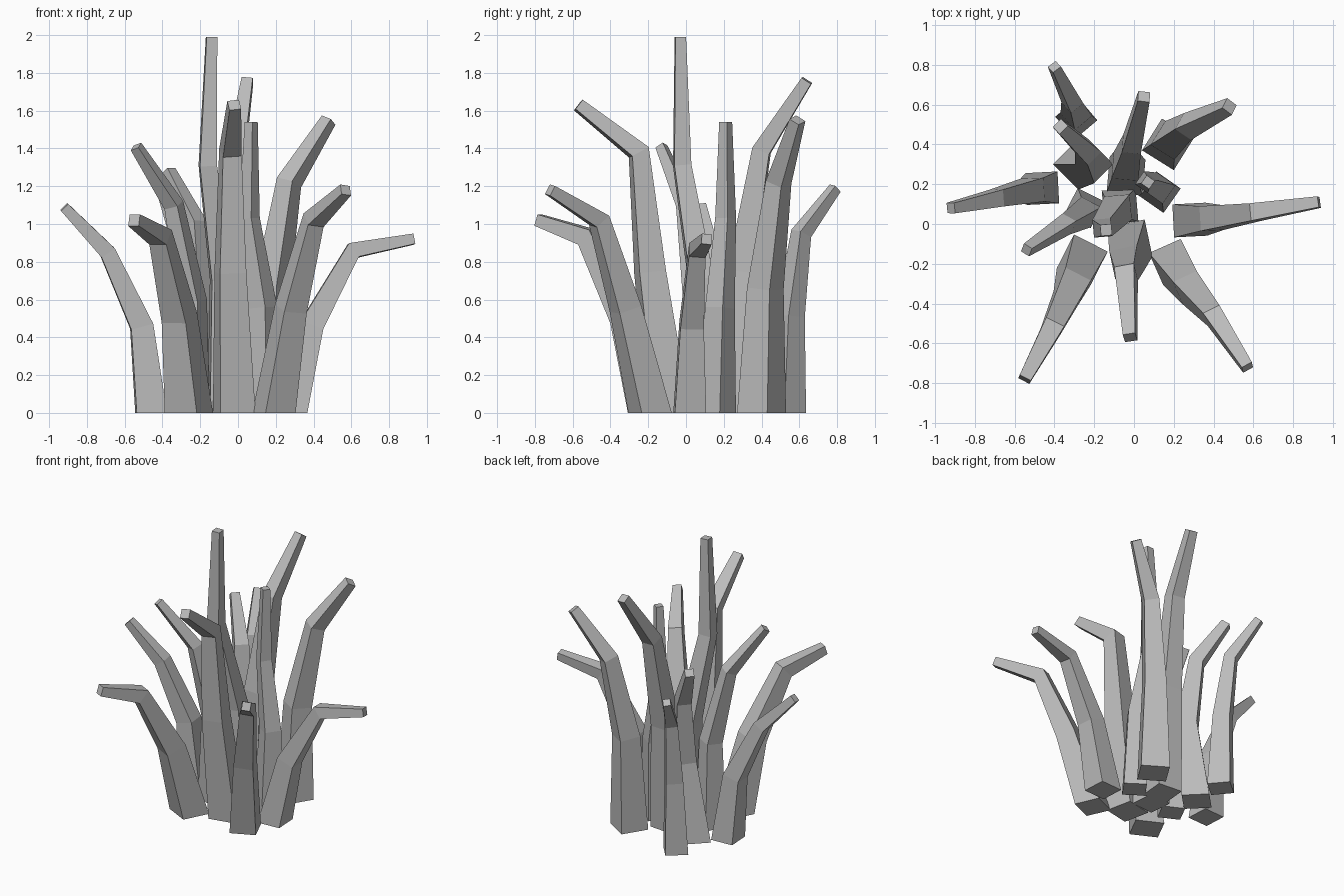
import bpy
import bmesh
from math import radians
from mathutils import Matrix, Vector

cube = bpy.data.objects.get("Cube")
if cube:
    bpy.data.objects.remove(cube, do_unlink=True)

# One plain grey for the whole cluster
grey = bpy.data.materials.new("pale_grey")
grey.use_nodes = True
colour = (0.5, 0.5, 0.5, 1.0)
grey.diffuse_color = colour
grey.node_tree.nodes["Principled BSDF"].inputs["Base Color"].default_value = colour

UP = Vector((0, 0, 1))
TAPER = (1.0, 0.75, 0.53, 0.33)   # section size at base, knee, bend and tip
KNEE_HEIGHT = 0.54                # knee height as a share of the bend height


def square_ring(bm, centre, direction, half, yaw):
    """Add a square of vertices facing along the given direction."""
    turn = UP.rotation_difference(direction).to_matrix() @ Matrix.Rotation(yaw, 3, 'Z')
    corners = ((-1, -1), (1, -1), (1, 1), (-1, 1))
    return [bm.verts.new(centre + turn @ Vector((x * half, y * half, 0)))
            for x, y in corners]


def stalk(name, base, knee, bend, tip, yaw, half):
    """Build one tapered four-sided stalk; sizes are in hundredths."""
    foot = (*base, 0)
    knee = (*knee, bend[-1] * KNEE_HEIGHT)
    path = [Vector(point) / 100 for point in (foot, knee, bend, tip)]
    steps = [(end - start).normalized() for start, end in zip(path, path[1:])]
    # The foot is cut flat, joints are mitred, the tip is cut square
    facing = [UP, steps[0] + steps[1], steps[1] + steps[2], steps[2]]

    bm = bmesh.new()
    rings = [square_ring(bm, point, direction.normalized(), half / 100 * taper, radians(yaw))
             for point, direction, taper in zip(path, facing, TAPER)]
    for lower, upper in zip(rings, rings[1:]):
        for i in range(4):
            j = (i + 1) % 4
            bm.faces.new((lower[i], lower[j], upper[j], upper[i]))
    bm.faces.new(rings[0][::-1])
    bm.faces.new(rings[-1])
    bmesh.ops.recalc_face_normals(bm, faces=bm.faces)

    mesh = bpy.data.meshes.new(name)
    bm.to_mesh(mesh)
    bm.free()
    mesh.materials.append(grey)
    obj = bpy.data.objects.new(name, mesh)
    bpy.context.collection.objects.link(obj)


# Front stalks
stalk("front_left_stalk", (19, -19), (28, -32), (40, -46, 102), (57, -72, 118), 24, 8.7)
stalk("front_middle_stalk", (-2, -9), (-4, -19), (-4, -25, 138), (-2, -57, 163), 12, 9.5)
stalk("front_right_stalk", (-26, -18), (-31, -31), (-41, -52, 93), (-55, -78, 102), -27, 9.5)

# Side stalks
stalk("left_stalk", (28, 2), (39, 3), (61, 6, 86), (93, 11, 92), 3, 8.3)
stalk("right_stalk", (-46, 18), (-51, 17), (-69, 13, 85), (-92, 8, 109), 3, 8)
stalk("right_inner_stalk", (-25, 8), (-24, 6), (-34, 0, 110), (-54, -13, 141), -27, 7.5)

# Centre stalks
stalk("tallest_stalk", (-7, 9), (-8, 8), (-16, -2, 131), (-14, -3, 199), 5, 8.5)
stalk("slim_centre_stalk", (13, 16), (13, 18), (6, 21, 103), (7, 21, 154), -35, 7.5)

# Back stalks
stalk("back_left_stalk", (17, 40), (18, 42), (27, 49, 122), (48, 59, 155), -32, 9.4)
stalk("back_middle_stalk", (-4, 24), (-4, 29), (-1, 40, 139), (5, 64, 176), -5, 9)
stalk("back_right_stalk", (-29, 53), (-29, 55), (-31, 61, 95), (-40, 79, 119), 40, 7.5)
stalk("back_right_inner_stalk", (-28, 30), (-20, 30), (-23, 36, 100), (-37, 49, 128), 45, 9)
